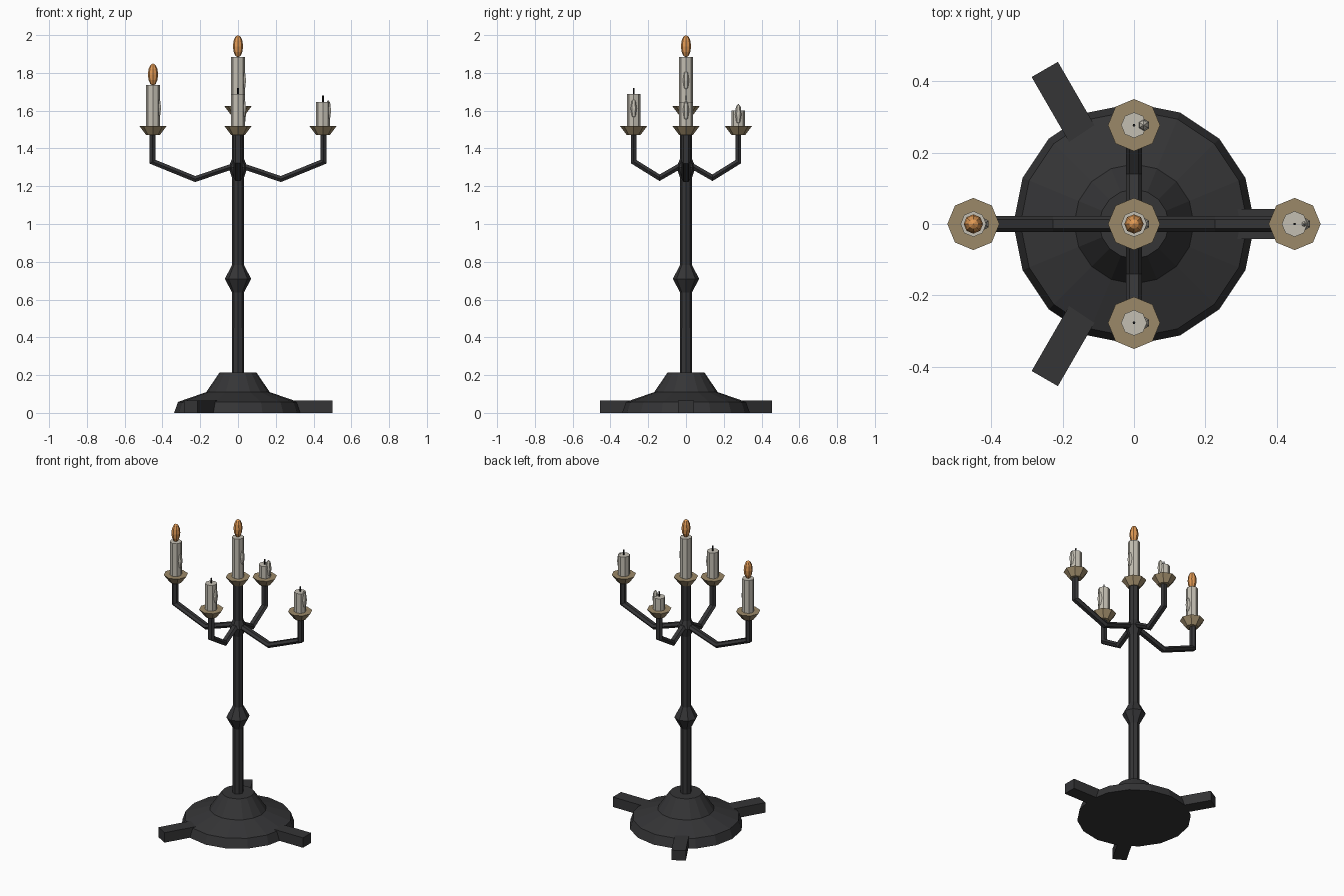
import bpy, bmesh, math
from mathutils import Vector, Matrix

if "Cube" in bpy.data.objects:
    bpy.data.objects.remove(bpy.data.objects["Cube"])


def material(name, rgb):
    m = bpy.data.materials.new(name)
    m.diffuse_color = (*rgb, 1)
    m.use_nodes = True
    m.node_tree.nodes["Principled BSDF"].inputs["Base Color"].default_value = m.diffuse_color
    return m


IRON = material("dark_iron", (0.035, 0.035, 0.037))
BRASS = material("old_brass", (0.33, 0.25, 0.14))
WAX = material("wax", (0.55, 0.52, 0.45))
FLAME = material("flame", (0.75, 0.32, 0.09))
WICK = material("wick", (0.01, 0.01, 0.01))


def finish(name, bm, mat):
    bmesh.ops.recalc_face_normals(bm, faces=bm.faces)
    me = bpy.data.meshes.new(name)
    bm.to_mesh(me)
    bm.free()
    me.materials.append(mat)
    ob = bpy.data.objects.new(name, me)
    bpy.context.collection.objects.link(ob)
    return ob


def skin(bm, rings):
    """Bridge successive rings and cap both ends."""
    rings = [[bm.verts.new(p) for p in r] for r in rings]
    n = len(rings[0])
    for a, b in zip(rings, rings[1:]):
        for i in range(n):
            j = (i + 1) % n
            bm.faces.new((a[i], a[j], b[j], b[i]))
    bm.faces.new(rings[0][::-1])
    bm.faces.new(rings[-1])


def lathe(name, profile, sides, mat, x=0, y=0):
    bm = bmesh.new()
    skin(bm, [[(x + r * math.cos(math.tau * i / sides),
                y + r * math.sin(math.tau * i / sides), z)
               for i in range(sides)] for r, z in profile])
    return finish(name, bm, mat)


def ellipsoid(name, centre, radius, half_height, mat, segs=8, rings=6):
    bm = bmesh.new()
    bmesh.ops.create_uvsphere(bm, u_segments=segs, v_segments=rings, radius=1)
    bmesh.ops.transform(bm, verts=bm.verts, matrix=Matrix.Translation(centre)
                        @ Matrix.Diagonal((radius, radius, half_height, 1)))
    return finish(name, bm, mat)


def arm(name, angle, path):
    """Sweep a flattened six-sided bar along a path of (radius, z) points."""
    section = [(0.023, 0), (0.012, 0.015), (-0.012, 0.015),
               (-0.023, 0), (-0.012, -0.015), (0.012, -0.015)]
    pts = [Vector(p) for p in path]
    dirs = [(b - a).normalized() for a, b in zip(pts, pts[1:])]
    rings = []
    for i, p in enumerate(pts):
        d0, d1 = dirs[max(i - 1, 0)], dirs[min(i, len(dirs) - 1)]
        t = (d0 + d1).normalized()
        n = Vector((-t.y, t.x)) / t.dot(d0)
        rings.append([(p.x + n.x * v, u, p.y + n.y * v) for u, v in section])
    bm = bmesh.new()
    skin(bm, rings)
    bmesh.ops.rotate(bm, verts=bm.verts, matrix=Matrix.Rotation(angle, 3, 'Z'))
    return finish(name, bm, IRON)


def candle(label, x, y, z, height, drip_z, lit):
    """Drip cup, candle, wax drip, and a flame or bare wick."""
    lathe(label + "_cup", [(0.037, z - 0.048), (0.073, z)], 8, BRASS, x, y)
    top = z + height
    lathe(label + "_candle", [(0.036, z - 0.005), (0.036, top)], 8, WAX, x, y)
    ellipsoid(label + "_wax_drip", (x + 0.027, y, drip_z), 0.018, 0.057, WAX, 6, 4)
    lathe(label + "_wick", [(0.004, top - 0.005), (0.004, top + 0.033)], 6, WICK, x, y)
    if lit:
        ellipsoid(label + "_flame", (x, y, top + 0.056), 0.027, 0.059, FLAME)


# Stepped round base
lathe("base", [(0.338, 0), (0.318, 0.058), (0.168, 0.11), (0.097, 0.215)], 16, IRON)

# Three flat feet
for i in range(3):
    bm = bmesh.new()
    bmesh.ops.create_cube(bm, size=1)
    bmesh.ops.transform(bm, verts=bm.verts,
                        matrix=Matrix.Rotation(i * math.tau / 3, 4, 'Z')
                        @ Matrix.Translation((0.36, 0, 0.0325))
                        @ Matrix.Diagonal((0.28, 0.085, 0.065, 1)))
    finish(f"foot_{i + 1}", bm, IRON)

# Post with middle knop and hub
lathe("post", [(0.032, 0.2), (0.031, 1.585)], 8, IRON)
lathe("post_knop", [(0.03, 0.635), (0.07, 0.71), (0.03, 0.785)], 8, IRON)
lathe("arm_hub", [(0.03, 1.24), (0.05, 1.3), (0.03, 1.35)], 8, IRON)

# Long side arms, short front and back arms
LONG = [(0, 1.315), (0.227, 1.238), (0.453, 1.33), (0.453, 1.48)]
SHORT = [(0, 1.325), (0.14, 1.245), (0.277, 1.33), (0.277, 1.48)]
for label, turn, path in (("right", 0, LONG), ("back", 1, SHORT),
                          ("left", 2, LONG), ("front", 3, SHORT)):
    arm(label + "_arm", turn * math.pi / 2, path)

# Candles: position, cup rim height, candle height, drip height, lit
candle("centre", 0, 0, 1.625, 0.26, 1.76, True)
candle("left", -0.45, 0, 1.52, 0.215, 1.615, True)
candle("right", 0.45, 0, 1.52, 0.127, 1.6, False)
candle("front", 0, -0.277, 1.52, 0.168, 1.612, False)
candle("back", 0, 0.277, 1.52, 0.08, 1.58, False)
